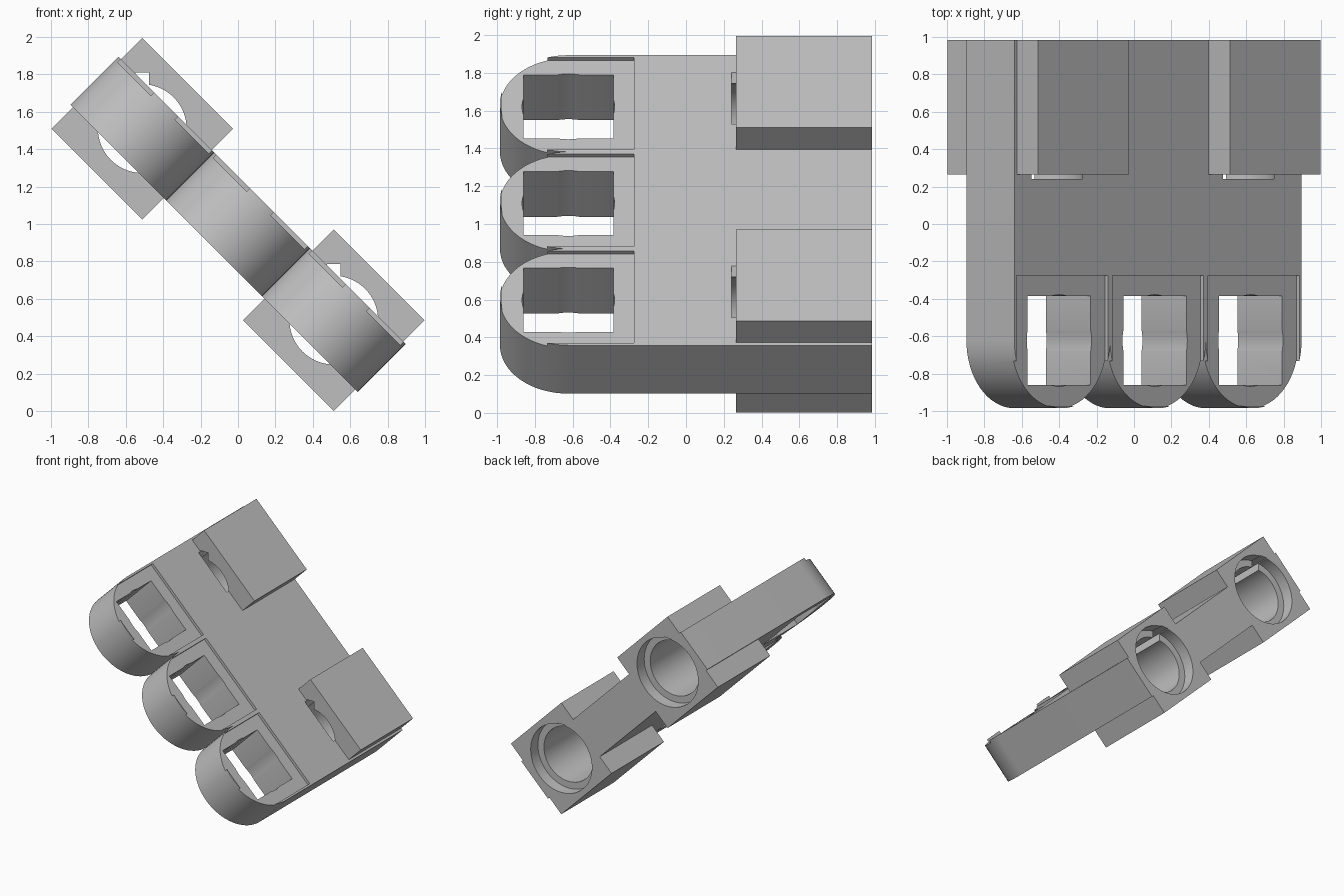
import bpy, bmesh
from math import pi, cos, sin, radians
from mathutils import Matrix, Vector

if "Cube" in bpy.data.objects:
    bpy.data.objects.remove(bpy.data.objects["Cube"])

PITCH, R, T = 0.724, 0.362, 0.181      # lobe spacing, lobe radius, half thickness
BACK, LOBE_Y = 0.985, -0.623
LOBES = (-PITCH, 0, PITCH)
SOCKETS = (-PITCH, PITCH)

grey = bpy.data.materials.new("light grey plastic")
grey.use_nodes = True
grey.diffuse_color = (0.52, 0.52, 0.52, 1)
grey.node_tree.nodes["Principled BSDF"].inputs["Base Color"].default_value = grey.diffuse_color


def make(name, bm):
    bmesh.ops.recalc_face_normals(bm, faces=bm.faces)
    mesh = bpy.data.meshes.new(name)
    bm.to_mesh(mesh)
    bm.free()
    mesh.materials.append(grey)
    ob = bpy.data.objects.new(name, mesh)
    bpy.context.collection.objects.link(ob)
    return ob


def box(name, lo, hi, turn=0, pivot=(0, 0, 0)):
    bm = bmesh.new()
    bmesh.ops.create_cube(bm, size=1)
    lo, hi = Vector(lo), Vector(hi)
    m = Matrix.Translation((lo + hi) / 2) @ Matrix.Diagonal((*(hi - lo), 1))
    m = Matrix.Translation(pivot) @ Matrix.Rotation(turn, 4, 'Y') @ m
    bm.transform(m)
    return make(name, bm)


def cylinder(name, centre, radius, depth, axis='Z'):
    bm = bmesh.new()
    bmesh.ops.create_cone(bm, cap_ends=True, segments=64, radius1=radius,
                          radius2=radius, depth=depth)
    if axis == 'Y':
        bm.transform(Matrix.Rotation(pi / 2, 4, 'X'))
    bm.transform(Matrix.Translation(centre))
    return make(name, bm)


def cut(target, cutters):
    for c in cutters:
        mod = target.modifiers.new("cut", 'BOOLEAN')
        mod.operation, mod.solver, mod.object = 'DIFFERENCE', 'EXACT', c
        bpy.context.view_layer.objects.active = target
        bpy.ops.object.modifier_apply(modifier=mod.name)
        bpy.data.objects.remove(c)


def socket_cutters(u):
    """Stepped round bore with a narrow keyway, open at the back."""
    bore = cylinder("bore", (u, 0.74, 0), 0.237, 1.0, 'Y')
    rim = cylinder("counterbore", (u, BACK + 0.1, 0), 0.295, 0.4, 'Y')
    key = box("keyway", (-0.035, 0.24, 0), (0.035, 1.2, 0.3), -pi / 4, (u, 0, 0))
    return [bore, rim, key]


# Plate with three rounded lobes along the front
bm = bmesh.new()
outline = [(3 * R, BACK), (-3 * R, BACK)]
for u in LOBES:
    steps = range(33) if u == LOBES[0] else range(1, 33)
    outline += [(u - R * cos(pi * i / 32), LOBE_Y - R * sin(pi * i / 32)) for i in steps]
face = bm.faces.new([bm.verts.new((x, y, -T)) for x, y in outline])
top = bmesh.ops.extrude_face_region(bm, geom=[face])["geom"]
bmesh.ops.translate(bm, vec=(0, 0, 2 * T),
                    verts=[v for v in top if isinstance(v, bmesh.types.BMVert)])
plate = make("lobed_plate", bm)

# Shallow recess and through window in every lobe
for u in LOBES:
    cut(plate, [
        box("recess", (u - 0.345, -0.973, 0.158), (u + 0.345, -0.275, 0.4)),
        box("window", (u - 0.238, -0.861, -0.5), (u + 0.238, -0.385, 0.5)),
        cylinder("window_relief", (u, LOBE_Y, 0), 0.245, 1.0)])

# Socket blocks at the back, bored together with the plate
parts = [plate]
for u, side in zip(SOCKETS, ("right", "left")):
    block = box(side + "_socket_block", (u - 0.343, 0.265, -0.343), (u + 0.343, BACK, 0.343))
    for target in (plate, block):
        cut(target, socket_cutters(u))
    parts.append(block)

# Tilt the whole assembly and shade
tilt = Matrix.Translation((0, 0, 0.998)) @ Matrix.Rotation(pi / 4, 4, 'Y')
bpy.ops.object.select_all(action='DESELECT')
for ob in parts:
    ob.data.transform(tilt)
    ob.select_set(True)
bpy.context.view_layer.objects.active = plate
bpy.ops.object.shade_smooth_by_angle(angle=radians(30))
